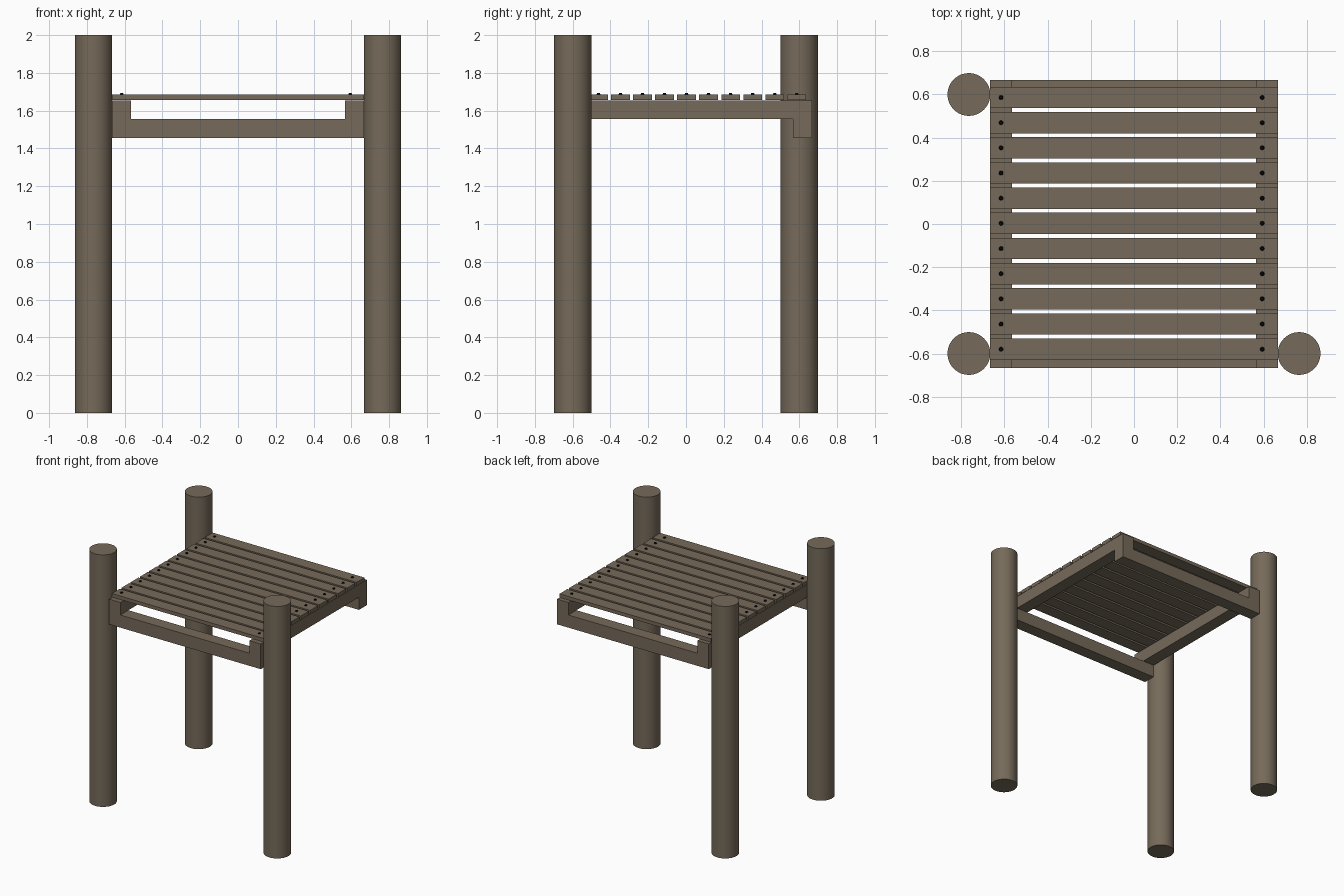
import bpy, bmesh
from mathutils import Matrix

if "Cube" in bpy.data.objects:
    bpy.data.objects.remove(bpy.data.objects["Cube"])


def material(name, rgb):
    m = bpy.data.materials.new(name)
    m.diffuse_color = (*rgb, 1)
    m.use_nodes = True
    m.node_tree.nodes["Principled BSDF"].inputs["Base Color"].default_value = m.diffuse_color
    return m


WOOD = material("weathered wood", (0.180, 0.144, 0.102))
BLACK = material("black iron", (0.003, 0.003, 0.003))


def finish(name, bm, mat):
    me = bpy.data.meshes.new(name)
    bm.to_mesh(me)
    bm.free()
    me.materials.append(mat)
    ob = bpy.data.objects.new(name, me)
    bpy.context.collection.objects.link(ob)
    return ob


def box(name, x, y, z):
    """Box from (min, max) ranges on each axis."""
    bm = bmesh.new()
    r = (x, y, z)
    size = [b - a for a, b in r]
    mid = [(a + b) / 2 for a, b in r]
    bmesh.ops.create_cube(bm, size=1, matrix=Matrix.Translation(mid) @ Matrix.Diagonal((*size, 1)))
    return finish(name, bm, WOOD)


# round posts on three corners
for name, x, y in (("front_left_post", -0.765, -0.6), ("back_left_post", -0.765, 0.6),
                   ("front_right_post", 0.765, -0.6)):
    bm = bmesh.new()
    bmesh.ops.create_cone(bm, cap_ends=True, segments=48, radius1=0.099, radius2=0.099, depth=2,
                          matrix=Matrix.Translation((x, y, 1)))
    ob = finish(name, bm, WOOD)
    for p in ob.data.polygons:
        p.use_smooth = len(p.vertices) == 4

# lower cross beams, front and back
W = 0.666
box("front_beam", (-W, W), (-W, -W + 0.1), (1.455, 1.555))
box("back_beam", (-W, W), (W - 0.1, W), (1.455, 1.555))

# side rails resting on the beams
box("left_rail", (-W, -W + 0.1), (-W, W), (1.555, 1.655))
box("right_rail", (W - 0.1, W), (-W, W), (1.555, 1.655))

# deck slats, each with a nail head at both ends
for i in range(11):
    y = -0.58 + i * 0.1166
    box(f"slat_{i + 1}", (-W, W), (y - 0.0495, y + 0.0495), (1.657, 1.685))
    for side, x in (("left", -0.616), ("right", 0.594)):
        bm = bmesh.new()
        bmesh.ops.create_cone(bm, cap_ends=True, segments=8, radius1=0.0125, radius2=0.007, depth=0.012,
                              matrix=Matrix.Translation((x, y, 1.687)))
        finish(f"{side}_nail_{i + 1}", bm, BLACK)
